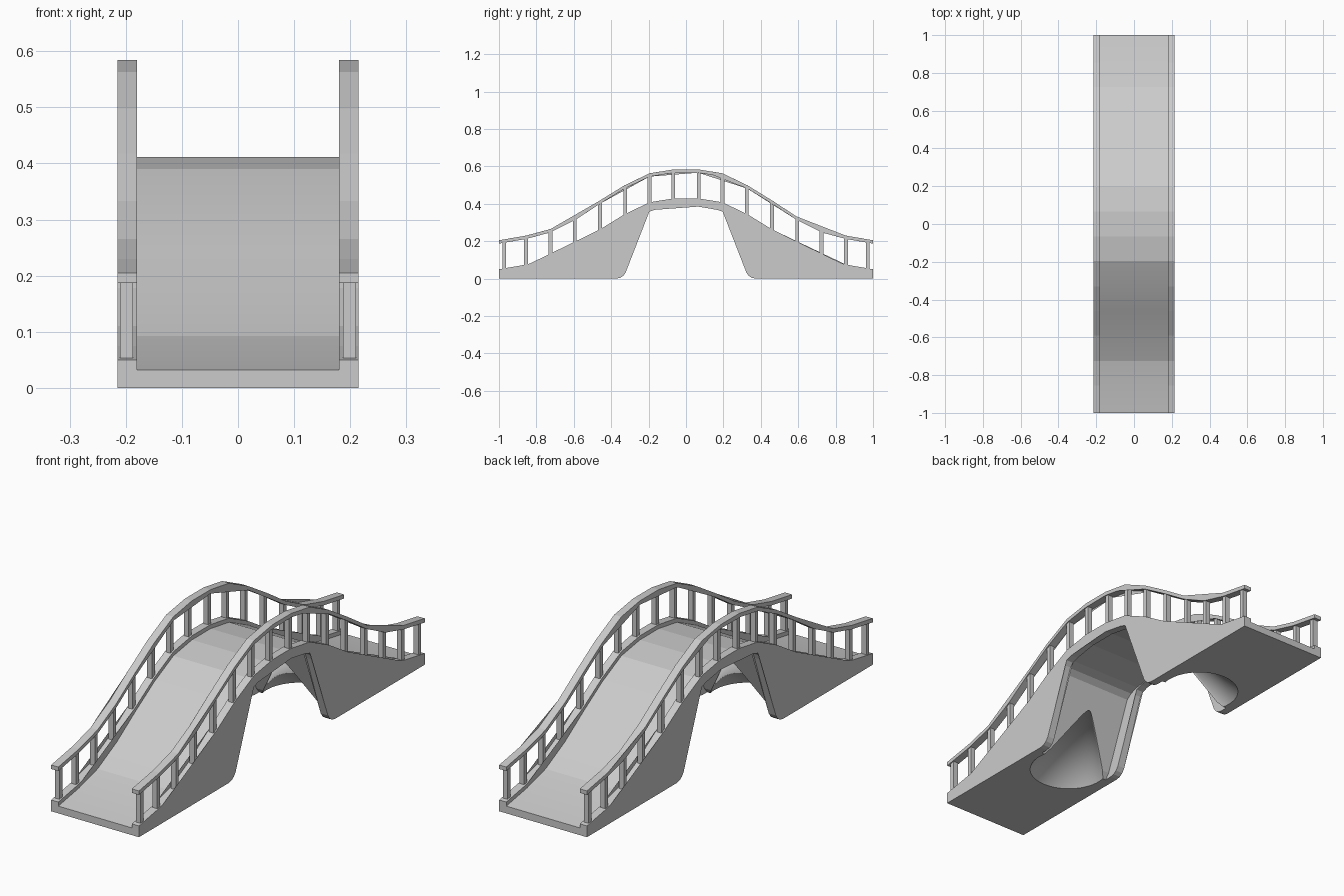
import bpy, bmesh
from math import cos, sin, pi, radians

if "Cube" in bpy.data.objects:
    bpy.data.objects.remove(bpy.data.objects["Cube"])

# Walking surface heights for one half of the bridge (y, z), foot to crown
DECK = [(1.0, .032), (.855, .057), (.725, .092), (.59, .16),
        (.46, .245), (.33, .325), (.195, .39), (.065, .411)]
# Arch opening for one half, foot to crown
ARCH = [(.372, 0), (.352, .004), (.335, .015), (.322, .034), (.222, .318),
        (.212, .341), (.196, .358), (.165, .368), (.065, .385)]
# Recessed arch between the side walls
INNER = [(.405, 0), (.385, .025), (.26, .335), (.235, .355), (.195, .368), (.065, .389)]
HALF_W, WALL_IN = .215, .18


def both(half):
    """Mirror a half profile into a full run from y=-1 to y=1."""
    return [(-y, z) for y, z in half] + [(y, z) for y, z in reversed(half)]


def line(offset):
    return both([(y, z + offset) for y, z in DECK])


def deck_z(y):
    y = abs(y)
    for (y0, z0), (y1, z1) in zip(DECK, DECK[1:]):
        if y1 <= y <= y0:
            return z0 + (z1 - z0) * (y0 - y) / (y0 - y1)
    return DECK[-1][1]


def finish(name, bm):
    bmesh.ops.recalc_face_normals(bm, faces=bm.faces)
    me = bpy.data.meshes.new(name)
    bm.to_mesh(me)
    bm.free()
    ob = bpy.data.objects.new(name, me)
    bpy.context.collection.objects.link(ob)
    return ob


def prism(name, profile, x0, x1):
    """Extrude a closed (y, z) profile across x."""
    bm = bmesh.new()
    a = [bm.verts.new((x0, y, z)) for y, z in profile]
    b = [bm.verts.new((x1, y, z)) for y, z in profile]
    n = len(profile)
    caps = [bm.faces.new(a), bm.faces.new(b[::-1])]
    for i in range(n):
        j = (i + 1) % n
        bm.faces.new((a[i], b[i], b[j], a[j]))
    bmesh.ops.triangulate(bm, faces=caps)
    return finish(name, bm)


def underside(arch):
    return [(1, 0)] + both(arch)[::-1] + [(-1, 0)]


def activate(ob):
    bpy.ops.object.select_all(action='DESELECT')
    ob.select_set(True)
    bpy.context.view_layer.objects.active = ob


# Deck with the two piers
deck = prism("deck", line(0) + underside(INNER), -WALL_IN, WALL_IN)

# Leaning conical scoop hollowed into the foot of each pier
for s in (-1, 1):
    bm = bmesh.new()
    apex = bm.verts.new((0, s * .305, .26))
    ring = [bm.verts.new((.17 * cos(2 * pi * i / 64),
                          s * .44 + .17 * sin(2 * pi * i / 64), -.004)) for i in range(64)]
    bm.faces.new(ring)
    for i in range(64):
        bm.faces.new((ring[i], ring[(i + 1) % 64], apex))
    cutter = finish("scoop_cutter", bm)
    cutter.hide_render = True
    mod = deck.modifiers.new("scoop", 'BOOLEAN')
    mod.operation = 'DIFFERENCE'
    mod.solver = 'EXACT'
    mod.object = cutter
    activate(deck)
    bpy.ops.object.modifier_apply(modifier=mod.name)
    bpy.data.objects.remove(cutter)
activate(deck)
bpy.ops.object.shade_smooth_by_angle(angle=radians(8))

POST_Y = [.972, .855, .725, .595, .46, .325, .195, .068]
for s, side in ((-1, "left"), (1, "right")):
    # Side wall whose top edge forms the curb
    prism(side + "_wall", line(.018) + underside(ARCH), s * WALL_IN, s * HALF_W)

    # Handrail
    rail = prism(side + "_handrail", line(.173) + line(.155)[::-1], s * WALL_IN, s * HALF_W)
    bev = rail.modifiers.new("soft_edges", 'BEVEL')
    bev.width = .003
    bev.segments = 2
    bev.limit_method = 'ANGLE'
    bev.angle_limit = radians(60)

    # Posts
    for i, y in enumerate([-p for p in POST_Y] + POST_Y[::-1]):
        a, b = y - .01, y + .01
        prism(f"{side}_post_{i + 1}",
              [(a, deck_z(a) + .012), (b, deck_z(b) + .012),
               (b, deck_z(b) + .16), (a, deck_z(a) + .16)],
              s * .187, s * .21)
